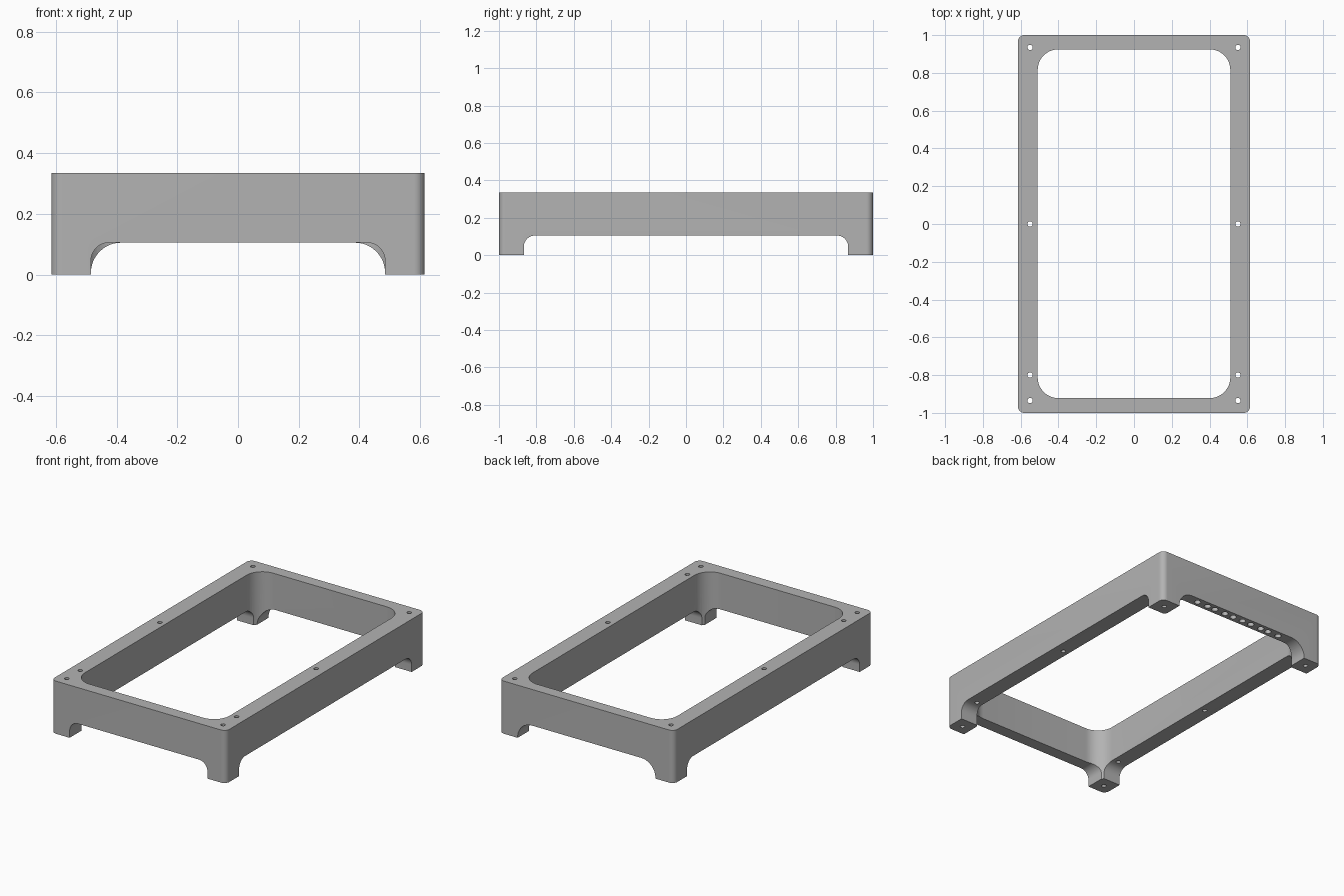
import bpy, bmesh, math
from mathutils import Matrix, Vector

cube = bpy.data.objects.get("Cube")
if cube:
    bpy.data.objects.remove(cube, do_unlink=True)

grey = bpy.data.materials.new("neutral grey")
grey.use_nodes = True
grey.diffuse_color = (0.45, 0.45, 0.45, 1)
grey.node_tree.nodes["Principled BSDF"].inputs["Base Color"].default_value = grey.diffuse_color

HALF_X, HALF_Y, HEIGHT = 0.615, 1.0, 0.335
ARCH = 0.105          # height of the openings between the feet
FOOT_X, FOOT_Y = 0.485, 0.867

# Upright axes, and two that stand a profile on edge
UPRIGHT = Matrix.Identity(3)
ALONG_Y = Matrix(((1, 0, 0), (0, 0, 1), (0, 1, 0)))
ALONG_X = Matrix(((0, 0, 1), (1, 0, 0), (0, 1, 0)))


def rounded_prism(name, u0, u1, v0, v1, radius, w0, w1, axes=UPRIGHT, steps=12):
    """Rounded rectangle in u, v extruded along w."""
    bm = bmesh.new()
    corners = [(u1, v1, -1, -1), (u0, v1, 1, -1), (u0, v0, 1, 1), (u1, v0, -1, 1)]
    ring = []
    for i, (u, v, su, sv) in enumerate(corners):
        for k in range(steps + 1):
            a = math.pi / 2 * (i + k / steps)
            p = Vector((u + radius * (su + math.cos(a)), v + radius * (sv + math.sin(a)), w0))
            ring.append(bm.verts.new(axes @ p))
    face = bm.faces.new(ring)
    top = bmesh.ops.extrude_face_region(bm, geom=[face])["geom"]
    bmesh.ops.translate(bm, vec=axes @ Vector((0, 0, w1 - w0)),
                        verts=[g for g in top if isinstance(g, bmesh.types.BMVert)])
    bmesh.ops.recalc_face_normals(bm, faces=bm.faces)
    return finish(name, bm)


def drill_set(name, points, radius, z0, z1):
    """Row of vertical drill bits joined in one mesh."""
    bm = bmesh.new()
    for x, y in points:
        bmesh.ops.create_cone(bm, cap_ends=True, segments=24, radius1=radius, radius2=radius,
                              depth=z1 - z0, matrix=Matrix.Translation((x, y, (z0 + z1) / 2)))
    return finish(name, bm)


def finish(name, bm):
    mesh = bpy.data.meshes.new(name)
    bm.to_mesh(mesh)
    bm.free()
    mesh.materials.append(grey)
    obj = bpy.data.objects.new(name, mesh)
    bpy.context.collection.objects.link(obj)
    return obj


# Outer block with softened upright corners
frame = rounded_prism("footed_frame", -HALF_X, HALF_X, -HALF_Y, HALF_Y, 0.035, 0, HEIGHT)

# Large central opening
cutters = [rounded_prism("centre_cutter", -0.51, 0.51, -0.922, 0.925, 0.11, -0.1, 0.5)]

# Arched gaps between the feet: tight at front and sides, wider at the back
cutters += [
    rounded_prism("side_gap_cutter", -FOOT_Y, FOOT_Y, -0.3, ARCH, 0.06, -0.8, 0.8, ALONG_X),
    rounded_prism("front_gap_cutter", -FOOT_X, FOOT_X, -0.3, ARCH, 0.06, -1.2, -0.1, ALONG_Y),
    rounded_prism("back_gap_cutter", -FOOT_X, FOOT_X, -0.3, ARCH, 0.1, 0.1, 1.2, ALONG_Y),
]

# Screw holes through the long rails and feet
screws = [(s * 0.55, y) for s in (-1, 1) for y in (-0.935, -0.8, 0, 0.935)]
cutters.append(drill_set("screw_hole_cutter", screws, 0.014, -0.1, 0.5))

# Blind row of holes under the back rail
sockets = [(s * x, 0.962) for s in (-1, 1) for x in (0.036, 0.1, 0.178, 0.235, 0.313)]
cutters.append(drill_set("socket_cutter", sockets, 0.02, 0.05, 0.2))

# Cut everything, then remove the tools
bpy.ops.object.select_all(action="DESELECT")
bpy.context.view_layer.objects.active = frame
frame.select_set(True)
for cutter in cutters:
    cutter.hide_render = True
    mod = frame.modifiers.new(cutter.name, "BOOLEAN")
    mod.operation, mod.solver, mod.object = "DIFFERENCE", "EXACT", cutter
    bpy.ops.object.modifier_apply(modifier=mod.name)
    bpy.data.objects.remove(cutter, do_unlink=True)

bpy.ops.object.shade_smooth_by_angle(angle=math.radians(30))
